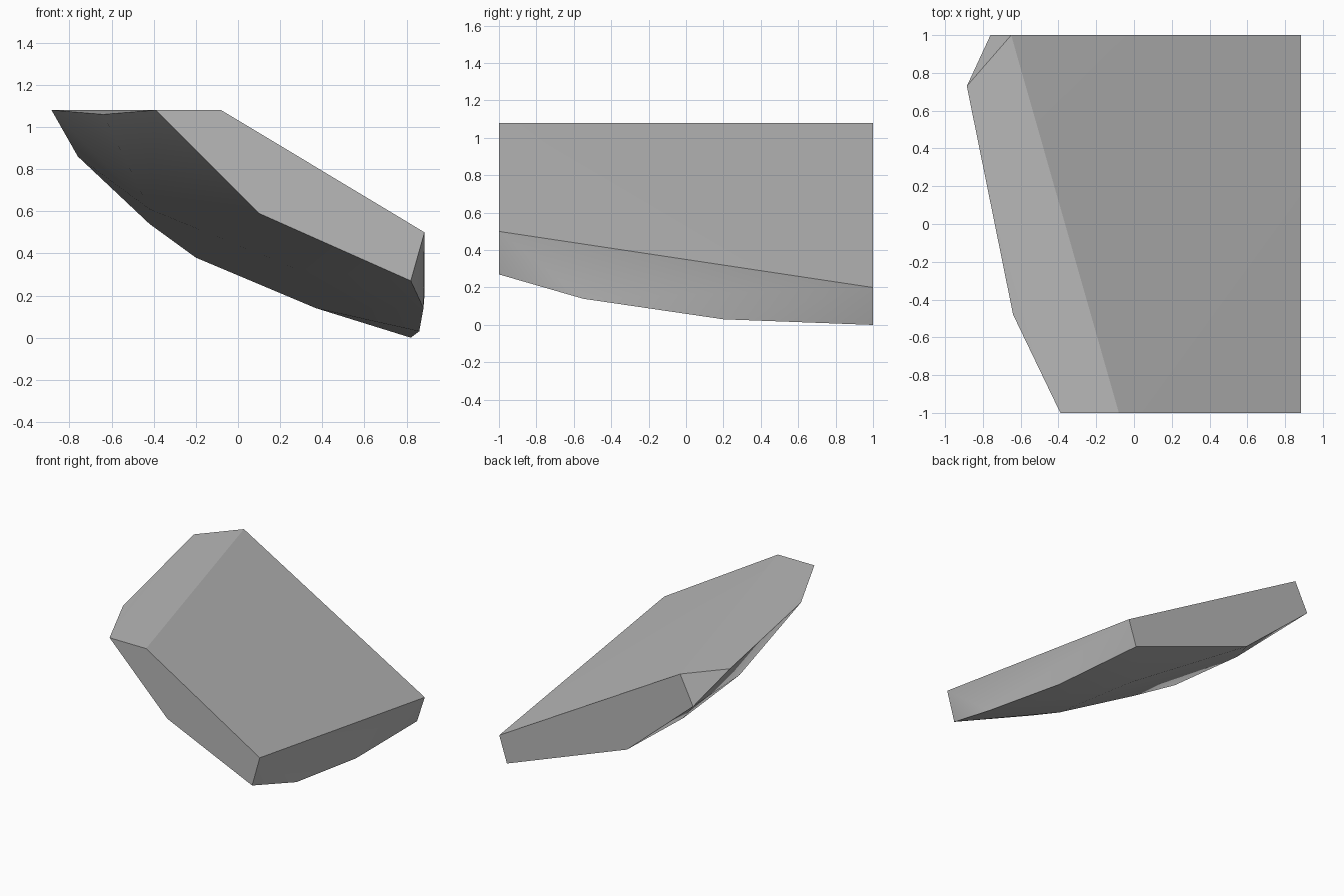
import bpy
import bmesh
from math import radians

cube = bpy.data.objects.get("Cube")
if cube:
    bpy.data.objects.remove(cube, do_unlink=True)

# One plain stone colour
stone = bpy.data.materials.new("stone_grey")
stone.use_nodes = True
grey = (0.48, 0.48, 0.48, 1)
stone.diffuse_color = grey
stone.node_tree.nodes["Principled BSDF"].inputs["Base Color"].default_value = grey

# Flat cut ends, as (x, z) outlines
front_end = [(-.39, 1.08), (-.08, 1.08), (.885, .5), (.82, .27), (.1, .59)]
back_end = [(-.65, 1.08), (-.76, .86), (-.2, .38), (.82, 0), (.885, .2)]

# Corners of the level top edge and the upright side
rim = [(-.64, -.48, 1.06), (-.885, .73, 1.08)]
side = [(.88, -.55, .14), (.86, .2, .03)]

# Bulging underside
underside = [(.27, -.5, .33), (-.2, -.22, .52), (-.42, -.05, .61),
             (-.42, .63, .54), (.37, .4, .14)]

points = [(x, -1, z) for x, z in front_end] + [(x, 1, z) for x, z in back_end]
points += rim + side + underside

# Wrap the corners into a faceted slab
bm = bmesh.new()
for p in points:
    bm.verts.new(p)
bmesh.ops.convex_hull(bm, input=bm.verts[:])
loose = [v for v in bm.verts if not v.link_faces]
bmesh.ops.delete(bm, geom=loose, context='VERTS')
bmesh.ops.dissolve_limit(bm, angle_limit=radians(1),
                         verts=bm.verts[:], edges=bm.edges[:])
bmesh.ops.recalc_face_normals(bm, faces=bm.faces[:])

mesh = bpy.data.meshes.new("stone_slab")
bm.to_mesh(mesh)
bm.free()
mesh.materials.append(stone)
slab = bpy.data.objects.new("stone_slab", mesh)
bpy.context.collection.objects.link(slab)

# Soften the shallow facets and keep the cut edges crisp
bpy.ops.object.select_all(action='DESELECT')
slab.select_set(True)
bpy.context.view_layer.objects.active = slab
bpy.ops.object.shade_smooth_by_angle(angle=radians(28))
